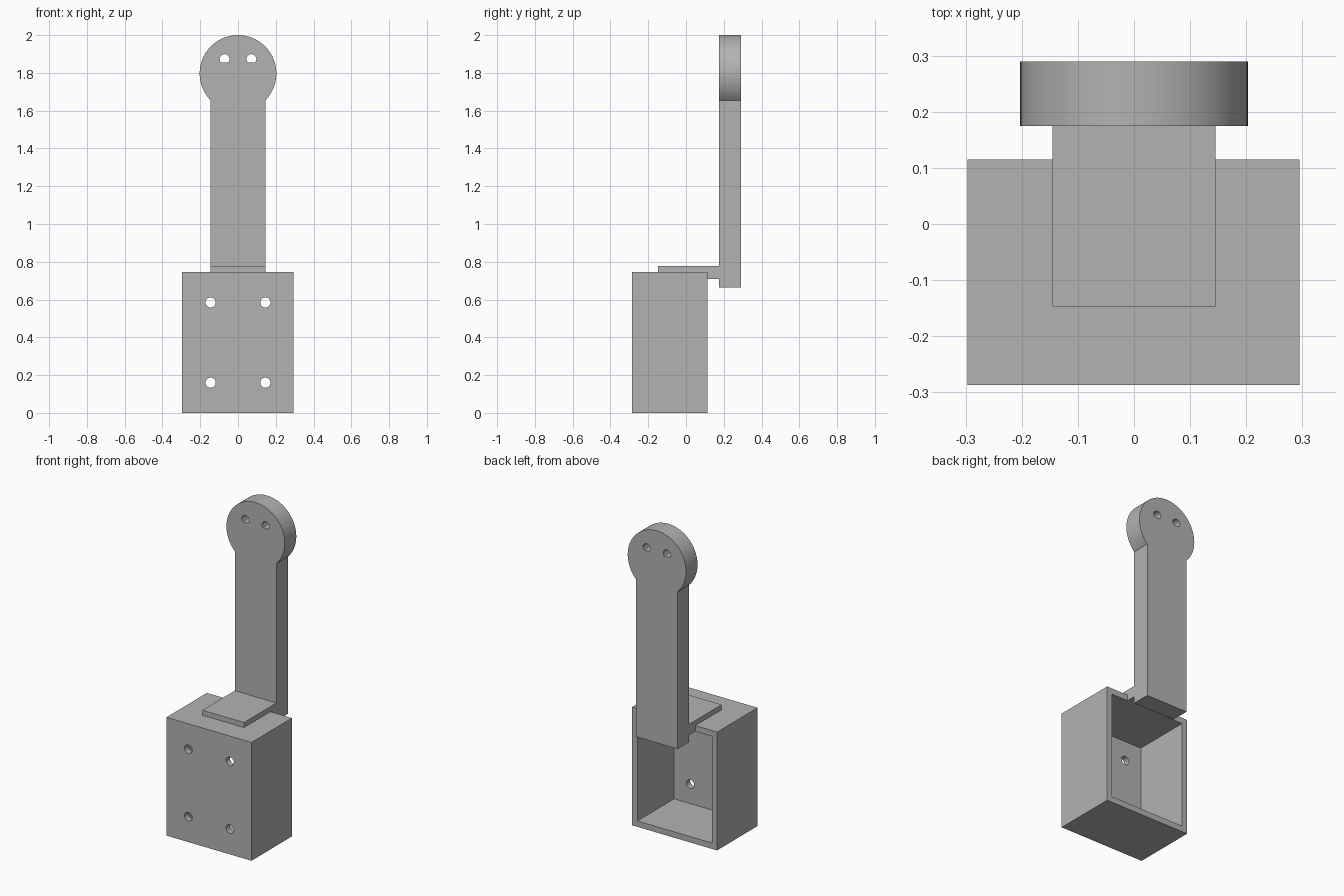
import bpy, bmesh, math

if "Cube" in bpy.data.objects:
    bpy.data.objects.remove(bpy.data.objects["Cube"])

grey = bpy.data.materials.new("plain grey")
grey.use_nodes = True
GREY = (0.45, 0.45, 0.45, 1)
grey.diffuse_color = GREY
grey.node_tree.nodes["Principled BSDF"].inputs["Base Color"].default_value = GREY


def prism(name, outline, y0, y1):
    """Solid made from an (x, z) outline swept along y."""
    bm = bmesh.new()
    face = bm.faces.new([bm.verts.new((x, y0, z)) for x, z in outline])
    new = bmesh.ops.extrude_face_region(bm, geom=[face])["geom"]
    verts = [v for v in new if isinstance(v, bmesh.types.BMVert)]
    bmesh.ops.translate(bm, verts=verts, vec=(0, y1 - y0, 0))
    bmesh.ops.recalc_face_normals(bm, faces=bm.faces)
    mesh = bpy.data.meshes.new(name)
    bm.to_mesh(mesh)
    bm.free()
    mesh.materials.append(grey)
    obj = bpy.data.objects.new(name, mesh)
    bpy.context.collection.objects.link(obj)
    return obj


def rect(x0, x1, z0, z1):
    return [(x0, z0), (x1, z0), (x1, z1), (x0, z1)]


def arc(cx, cz, r, start, end, n):
    return [(cx + r * math.cos(start + (end - start) * i / n),
             cz + r * math.sin(start + (end - start) * i / n)) for i in range(n + 1)]


def combine(obj, others, operation):
    """Apply booleans and discard the helper solids."""
    bpy.context.view_layer.objects.active = obj
    for other in others:
        other.hide_render = True
        mod = obj.modifiers.new("Boolean", "BOOLEAN")
        mod.operation, mod.solver, mod.object = operation, "EXACT", other
        bpy.ops.object.modifier_apply(modifier=mod.name)
        bpy.data.objects.remove(other)


def smooth(obj):
    bpy.ops.object.select_all(action="DESELECT")
    obj.select_set(True)
    bpy.context.view_layer.objects.active = obj
    bpy.ops.object.shade_smooth_by_angle(angle=math.radians(30))


HALF, WALL = 0.145, 0.037
FRONT, BACK, TOP = -0.287, 0.115, 0.745

# Open-backed box with four screw holes
box = prism("housing_box", rect(-0.297, 0.295, 0, TOP), FRONT, BACK)
cuts = [prism("cavity", rect(-0.297 + WALL, 0.295 - WALL, WALL, TOP - WALL),
              FRONT + WALL, BACK + 0.1)]
for x in (-HALF, HALF):
    for z in (0.16, 0.585):
        hole = arc(x, z, 0.027, 0, math.tau, 32)[:-1]
        cuts.append(prism("screw_hole", hole, FRONT - 0.05, FRONT + 0.1))
# Slot in the roof that seats the bracket
cuts.append(prism("slot", rect(-HALF, HALF, TOP - WALL - 0.02, TOP + 0.1), -0.147, BACK + 0.1))
combine(box, cuts, "DIFFERENCE")
smooth(box)

# Upright arm with a round head, drawn as one keyhole outline
R, CZ = 0.203, 1.797
side = math.acos(HALF / R)
outline = [(-HALF, 0.665), (HALF, 0.665)] + arc(0, CZ, R, -side, math.pi + side, 72)
arm = prism("arm", outline, 0.175, 0.29)
# Bracket tongue reaching forward into the roof slot
tongue = prism("tongue", rect(-HALF, HALF, 0.708, 0.777), -0.147, 0.2)
combine(arm, [tongue], "UNION")

# Pair of flat-bottomed holes in the head
flat = math.radians(42)
holes = [prism("head_hole", arc(x, 1.873, 0.026, -flat, math.pi + flat, 28), 0.1, 0.4)
         for x in (-0.071, 0.071)]
combine(arm, holes, "DIFFERENCE")
smooth(arm)
